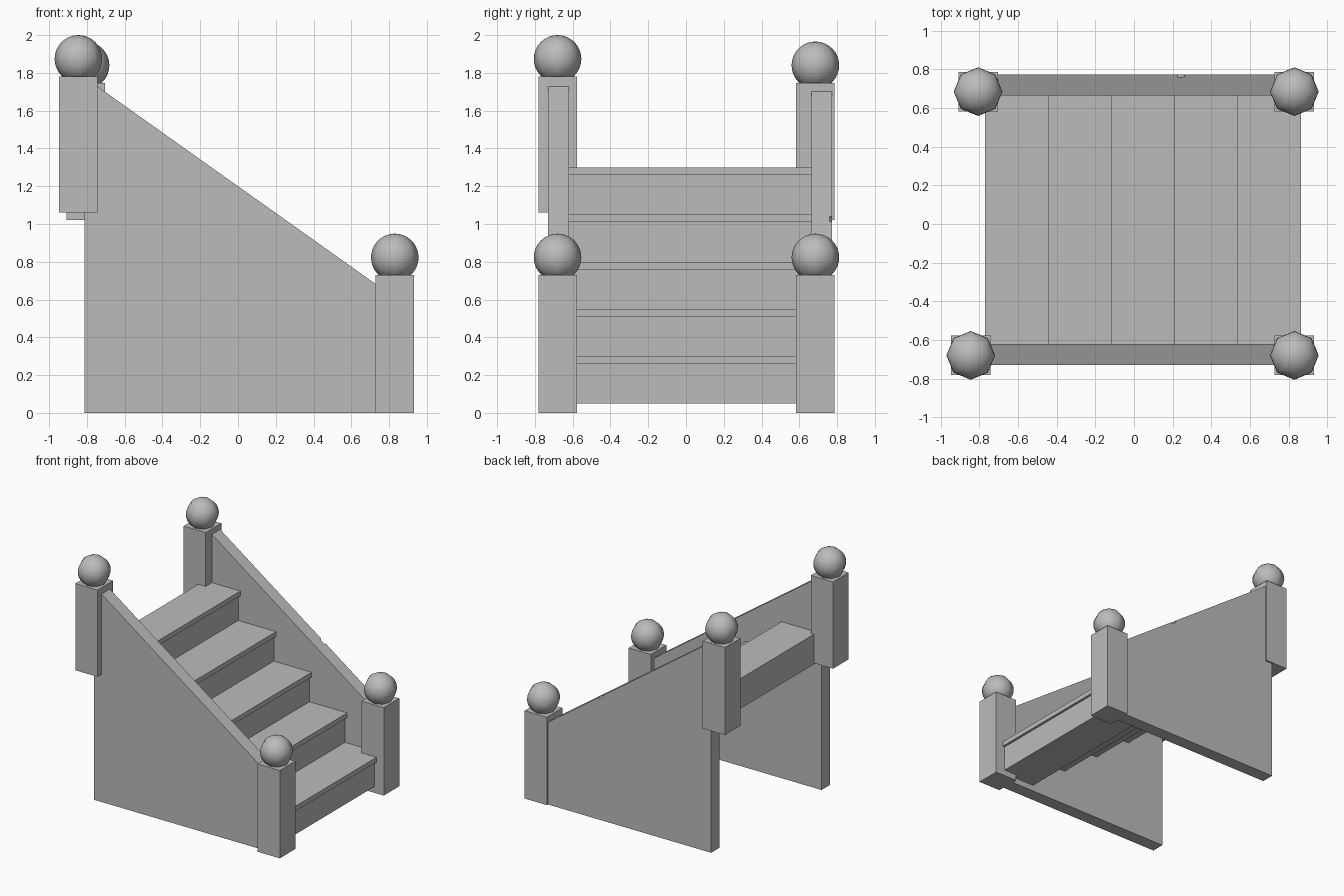
import bpy, bmesh
from math import radians
from mathutils import Matrix

cube = bpy.data.objects.get("Cube")
if cube:
    bpy.data.objects.remove(cube, do_unlink=True)

# Single plain grey for the whole staircase
grey = bpy.data.materials.new("plain_grey")
grey.use_nodes = True
grey.diffuse_color = (0.5, 0.5, 0.5, 1)
grey.node_tree.nodes["Principled BSDF"].inputs["Base Color"].default_value = (0.5, 0.5, 0.5, 1)


def finish(name, bm, smooth=False):
    bmesh.ops.recalc_face_normals(bm, faces=bm.faces)
    for face in bm.faces:
        face.smooth = smooth
    mesh = bpy.data.meshes.new(name)
    bm.to_mesh(mesh)
    bm.free()
    mesh.materials.append(grey)
    obj = bpy.data.objects.new(name, mesh)
    bpy.context.collection.objects.link(obj)
    return obj


def prism(name, outline, y0, y1):
    """Extrude an x-z outline from y0 to y1."""
    bm = bmesh.new()
    face = bm.faces.new([bm.verts.new((x, y0, z)) for x, z in outline])
    ext = bmesh.ops.extrude_face_region(bm, geom=[face])
    verts = [v for v in ext["geom"] if isinstance(v, bmesh.types.BMVert)]
    bmesh.ops.translate(bm, verts=verts, vec=(0, y1 - y0, 0))
    return finish(name, bm)


def box(name, x0, x1, y0, y1, z0, z1):
    return prism(name, [(x0, z0), (x1, z0), (x1, z1), (x0, z1)], y0, y1)


def chip(target, location, size, angles):
    """Knock a small rotated block out of an edge."""
    bm = bmesh.new()
    bmesh.ops.create_cube(bm, size=1, matrix=Matrix.Diagonal((*size, 1)))
    cutter = finish("chip_cutter", bm)
    cutter.location = location
    cutter.rotation_euler = [radians(a) for a in angles]
    cutter.hide_render = True
    cutter.hide_set(True)
    mod = target.modifiers.new("chip", "BOOLEAN")
    mod.operation = "DIFFERENCE"
    mod.object = cutter
    bpy.context.view_layer.update()
    bpy.context.view_layer.objects.active = target
    bpy.ops.object.modifier_apply(modifier=mod.name)
    bpy.data.objects.remove(cutter, do_unlink=True)


def post(name, x, y, bottom, top):
    """Square newel post capped with an eight-sided ball."""
    half, radius = 0.102, 0.126
    box(name, x - half, x + half, y - half, y + half, bottom, top)
    bm = bmesh.new()
    bmesh.ops.create_uvsphere(bm, u_segments=8, v_segments=16, radius=radius,
                              matrix=Matrix.Translation((x, y, top + 0.093)))
    finish(name + "_ball", bm, smooth=True)


# Newel posts
post("lower_right_post", 0.83, -0.68, 0, 0.73)
post("lower_left_post", 0.83, 0.685, 0, 0.73)
post("upper_right_post", -0.845, -0.68, 1.06, 1.781)
post("upper_left_post", -0.807, 0.685, 1.02, 1.747)


# Side walls with a sloping top
def slope(x):
    return 1.2 - 0.71 * x


walls = {}
for name, rear, y0, y1 in (("right_wall", -0.812, -0.73, -0.62),
                           ("left_wall", -0.772, 0.665, 0.773)):
    outline = [(rear, 0), (0.83, 0), (0.83, slope(0.83)), (rear, slope(rear))]
    walls[name] = prism(name, outline, y0, y1)

# Steps: solid blocks with an overhanging tread lip
rise, run, lip = 0.25, 0.327, 0.02
treads = []
for i in range(5):
    nose, top = 0.865 - i * run, 0.30 + i * rise
    rear = max(nose - run - lip, -0.772)
    box(f"riser_{i + 1}", rear, nose - lip, -0.63, 0.675, top - rise, top - 0.04)
    treads.append(box(f"tread_{i + 1}", rear, nose, -0.63, 0.675, top - 0.04, top))

# Worn nicks on two treads and one wall
chip(treads[2], (0.235, -0.31, 0.81), (0.06, 0.11, 0.04), (0, 45, 0))
chip(treads[1], (0.562, 0.32, 0.56), (0.06, 0.09, 0.04), (0, 45, 0))
chip(walls["left_wall"], (0.25, 0.785, slope(0.25) + 0.012), (0.05, 0.05, 0.05), (45, 35, 0))
